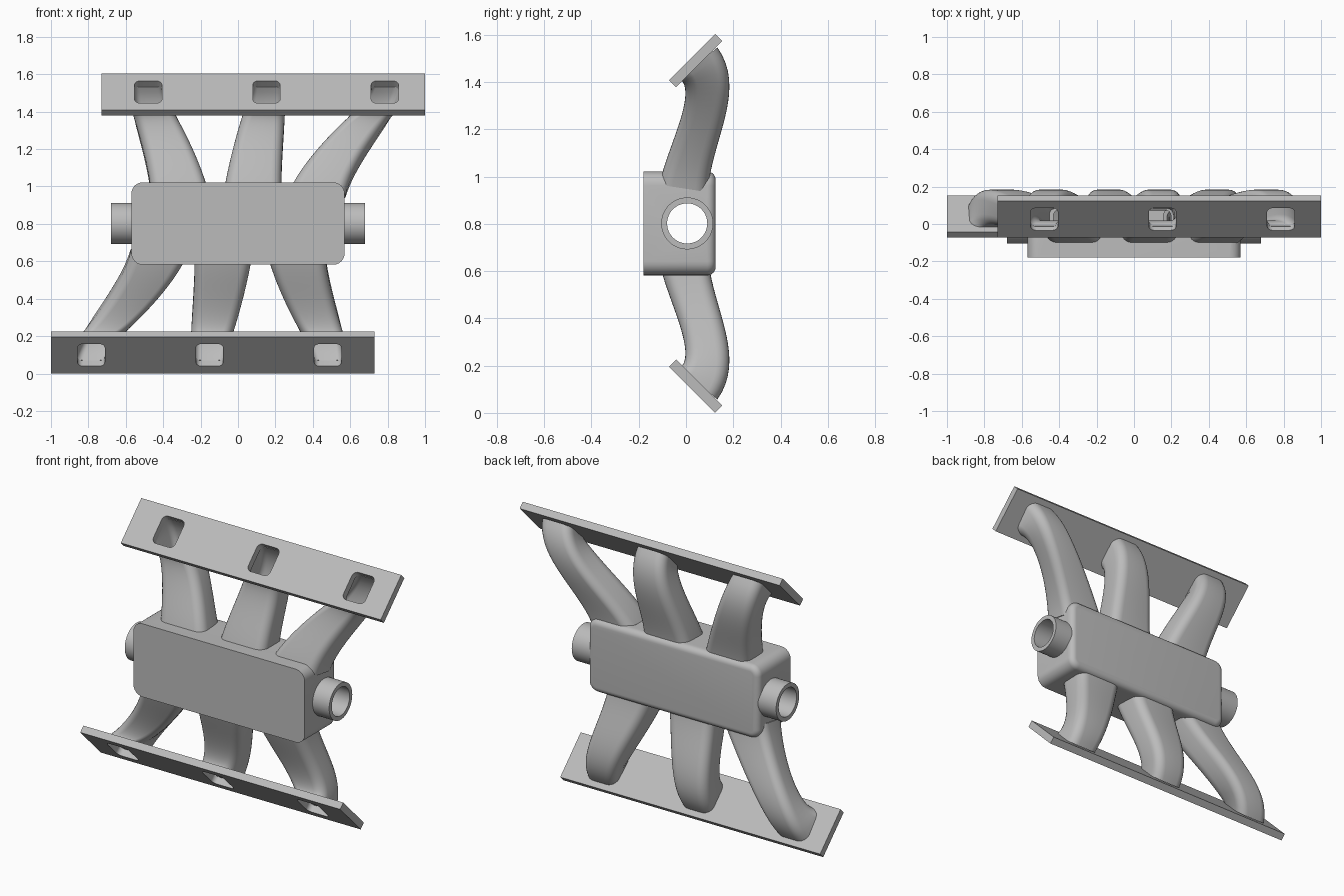
import bpy, bmesh
from math import pi, sin, cos, radians
from mathutils import Vector, Matrix

if "Cube" in bpy.data.objects:
    bpy.data.objects.remove(bpy.data.objects["Cube"])

MID = 0.802  # height of the half-turn axis shared by both banks
UP = Matrix.Identity(4)
DOWN = Matrix.Translation((0, 0, 2 * MID)) @ Matrix.Rotation(pi, 4, 'Y')
X, Y, Z = Vector((1, 0, 0)), Vector((0, 1, 0)), Vector((0, 0, 1))

metal = bpy.data.materials.new("cast_grey")
metal.use_nodes = True
metal.diffuse_color = (0.5, 0.5, 0.5, 1)
metal.node_tree.nodes["Principled BSDF"].inputs["Base Color"].default_value = metal.diffuse_color


def rounded_ring(centre, u, v, hu, hv, r, steps=6):
    """Rounded rectangle of half sizes hu, hv spanned by u and v."""
    pts = []
    for q, (su, sv) in enumerate(((1, 1), (-1, 1), (-1, -1), (1, -1))):
        for i in range(steps + 1):
            a = pi / 2 * (q + i / steps)
            pts.append(centre + u * (su * (hu - r) + r * cos(a)) + v * (sv * (hv - r) + r * sin(a)))
    return pts


def circle_ring(centre, r, n=48):
    return [centre + r * (Y * cos(2 * pi * i / n) + Z * sin(2 * pi * i / n)) for i in range(n)]


def loft(name, rings, matrix=UP, closed=False, cutter=False):
    """Skin a row of rings; cap the ends, or join last to first."""
    bm = bmesh.new()
    rows = [[bm.verts.new(matrix @ p) for p in ring] for ring in rings]
    pairs = list(zip(rows, rows[1:])) + ([(rows[-1], rows[0])] if closed else [])
    for a, b in pairs:
        for i in range(len(a)):
            j = (i + 1) % len(a)
            bm.faces.new((a[i], a[j], b[j], b[i]))
    if not closed:
        bm.faces.new(rows[0])
        bm.faces.new(rows[-1])
    bmesh.ops.recalc_face_normals(bm, faces=bm.faces)
    mesh = bpy.data.meshes.new(name)
    bm.to_mesh(mesh)
    bm.free()
    mesh.materials.append(metal)
    obj = bpy.data.objects.new(name, mesh)
    bpy.context.collection.objects.link(obj)
    if cutter:
        obj.hide_render = True
        obj.hide_set(True)
    return obj


def cut(obj, cutters):
    for c in cutters:
        mod = obj.modifiers.new("cut", 'BOOLEAN')
        mod.object = c
        mod.operation = 'DIFFERENCE'
        mod.solver = 'EXACT'
    # bake the cuts, then drop the cutters
    deps = bpy.context.evaluated_depsgraph_get()
    mesh = bpy.data.meshes.new_from_object(obj.evaluated_get(deps))
    obj.modifiers.clear()
    obj.data = mesh
    for c in cutters:
        bpy.data.objects.remove(c)


def smooth(obj):
    bpy.ops.object.select_all(action='DESELECT')
    obj.select_set(True)
    bpy.context.view_layer.objects.active = obj
    bpy.ops.object.shade_smooth_by_angle(angle=radians(35))


def bezier(p, t):
    s = 1 - t
    return s**3 * p[0] + 3 * s * s * t * p[1] + 3 * s * t * t * p[2] + t**3 * p[3]


def runner_rings(base_x, port_x, wall, steps=20):
    """Sections along the bent path from the plenum to the flange."""
    d = port_x - base_x
    path = [Vector((base_x, -0.01, 0.95)), Vector((base_x + 0.2 * d, 0.02, 1.15)),
            Vector((port_x - 0.2 * d, 0.155, 1.36)), Vector((port_x, 0.052, 1.48))]
    rings = []
    for i in range(steps + 1):
        t = i / steps
        along = bezier(path, min(t + 0.01, 1)) - bezier(path, max(t - 0.01, 0))
        v = Vector((0, along.z, -along.y)).normalized()
        hu = 0.155 + (0.1 - 0.155) * t - wall
        hv = 0.09 + 0.015 * (2 * t - 1) ** 2 - wall
        rings.append(rounded_ring(bezier(path, t), X, v, hu, hv, 0.055 - wall))
    return rings


# Plenum box: flat front, rounded corners, filleted back edge
centre = Vector((0, 0, MID))
fillet = 0.035
rings = [rounded_ring(centre - 0.18 * Y, X, Z, 0.57, 0.22, 0.06)]
for i in range(7):
    a = pi / 2 * i / 6
    inset = fillet * (1 - cos(a))
    rings.append(rounded_ring(centre + Y * (0.125 - fillet + fillet * sin(a)), X, Z,
                              0.57 - inset, 0.22 - inset, 0.06 - inset))
plenum = loft("plenum", rings)
cavity = loft("cavity_cutter", [rounded_ring(centre + Y * y, X, Z, 0.53, 0.18, 0.04)
                                for y in (-0.14, 0.095)], cutter=True)
axis = Vector((0, 0.005, MID))
bore = loft("bore_cutter", [circle_ring(axis + X * x, 0.085) for x in (-0.8, 0.8)], cutter=True)
cutters = [cavity, bore]

RUNNERS = ((-0.31, -0.48), (0.077, 0.152), (0.42, 0.785))
slope = Vector((0, 1, 1)).normalized()
outward = Vector((0, -1, 1)).normalized()

for bank, matrix in (("upper", UP), ("lower", DOWN)):
    ports = []
    for n, (base_x, port_x) in enumerate(RUNNERS, 1):
        # Hollow runner
        outer = runner_rings(base_x, port_x, 0)
        inner = runner_rings(base_x, port_x, 0.022)
        smooth(loft(f"{bank}_runner_{n}", outer + inner[::-1], matrix, closed=True))
        # Openings into the plenum and through the flange
        cutters.append(loft("opening_cutter", [
            rounded_ring(Vector((base_x, 0, z)), X, Y, 0.12, 0.075, 0.03) for z in (0.93, 1.1)],
            matrix, cutter=True))
        hole = Vector((port_x, 0.04, 1.491))
        ports.append(loft("port_cutter", [
            rounded_ring(hole + outward * h, X, slope, 0.073, 0.084, 0.03) for h in (-0.1, 0.1)],
            matrix, cutter=True))
    # Slanted flange plate
    mid = Vector((0.135, 0.041, 1.491))
    flange = loft(f"{bank}_flange", [
        [mid + outward * h + X * (sx * 0.865) + slope * (sv * 0.138)
         for sx, sv in ((1, 1), (-1, 1), (-1, -1), (1, -1))] for h in (-0.021, 0.021)], matrix)
    cut(flange, ports)
    smooth(flange)

cut(plenum, cutters)
smooth(plenum)

# Side pipes
for side, s in (("left", 1), ("right", -1)):
    smooth(loft(f"{side}_pipe", [circle_ring(axis + X * (s * x), r) for x, r in (
        (0.53, 0.11), (0.68, 0.11), (0.68, 0.085), (0.53, 0.085))], closed=True))
